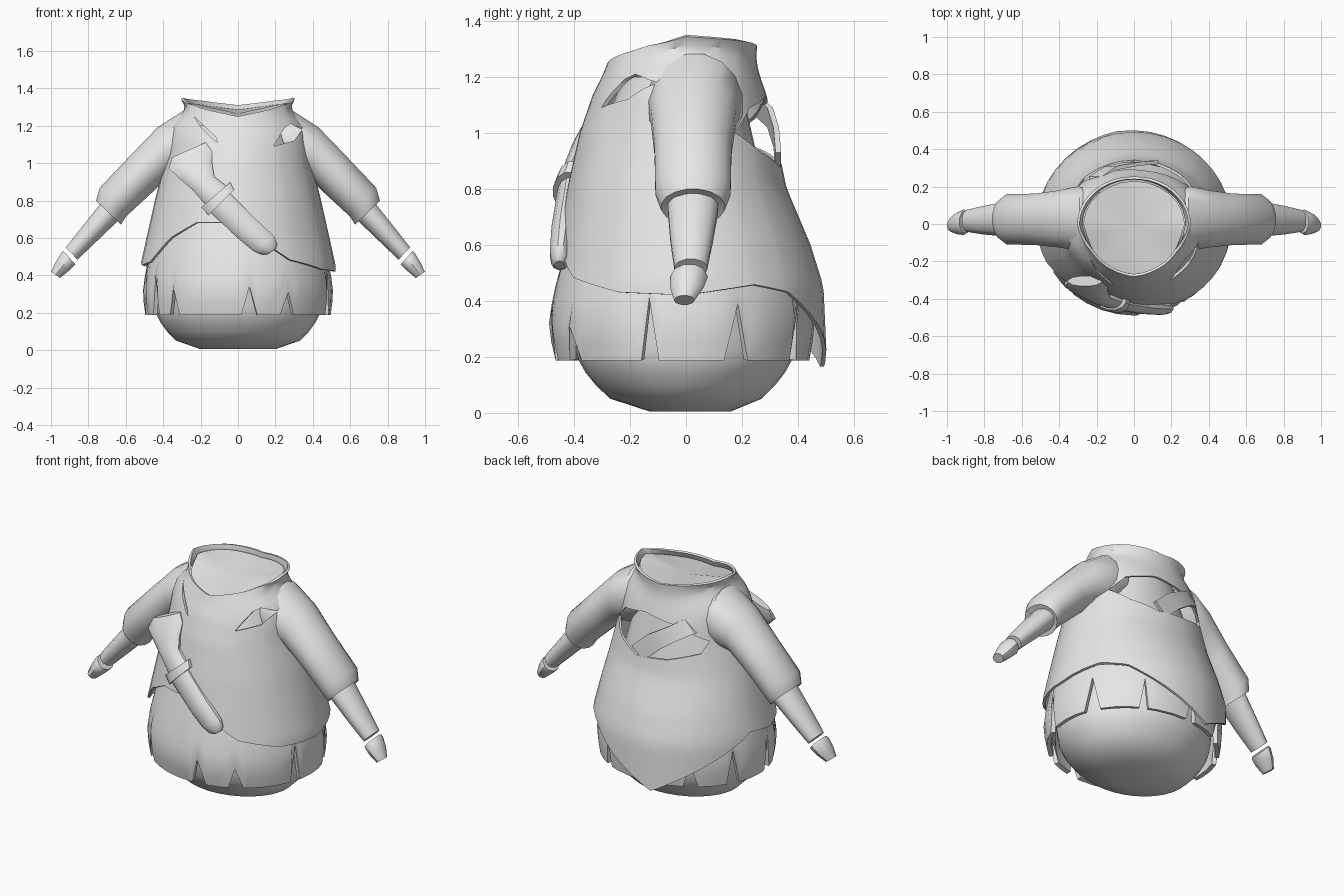
import bpy, bmesh, math
from mathutils import Vector

if "Cube" in bpy.data.objects:
    bpy.data.objects.remove(bpy.data.objects["Cube"])

grey = bpy.data.materials.new("plain grey")
grey.diffuse_color = (0.8, 0.8, 0.8, 1)
grey.use_nodes = True
grey.node_tree.nodes["Principled BSDF"].inputs["Base Color"].default_value = grey.diffuse_color


def make(name, verts, faces, angle=40):
    me = bpy.data.meshes.new(name)
    bm = bmesh.new()
    vs = [bm.verts.new(v) for v in verts]
    for f in faces:
        bm.faces.new([vs[i] for i in f])
    bmesh.ops.recalc_face_normals(bm, faces=bm.faces)
    bm.to_mesh(me)
    bm.free()
    me.materials.append(grey)
    ob = bpy.data.objects.new(name, me)
    bpy.context.collection.objects.link(ob)
    if angle:
        smooth(ob, angle)
    return ob


def select(ob):
    bpy.ops.object.select_all(action='DESELECT')
    ob.select_set(True)
    bpy.context.view_layer.objects.active = ob


def smooth(ob, angle):
    select(ob)
    bpy.ops.object.shade_smooth_by_angle(angle=math.radians(angle))


def interp(table, x):
    """Piecewise linear lookup; each row is (key, value, ...)."""
    if x <= table[0][0]:
        return table[0][1:]
    for a, b in zip(table, table[1:]):
        if x <= b[0]:
            t = (x - a[0]) / (b[0] - a[0])
            return [p + (q - p) * t for p, q in zip(a[1:], b[1:])]
    return table[-1][1:]


def on_body(prof, deg, z):
    hx, yf, yb = interp(prof, z)
    c, s = math.cos(math.radians(deg)), math.sin(math.radians(deg))
    return (hx * c, s * (yb if s > 0 else yf), z)


def sheet(name, degs, low, high, prof, rows, caps=False):
    """Round garment or body; low and high give the edge height per angle."""
    n, verts, faces = len(degs), [], []
    for j in range(rows + 1):
        for d in degs:
            a, b = low(d), high(d)
            verts.append(on_body(prof, d, a + (b - a) * j / rows))
    for j in range(rows):
        for i in range(n):
            k = (i + 1) % n
            faces.append((j * n + i, j * n + k, j * n + n + k, j * n + n + i))
    if caps:
        faces += [tuple(reversed(range(n))), tuple(range(rows * n, rows * n + n))]
    return make(name, verts, faces)


def thicken(ob, t):
    m = ob.modifiers.new("thickness", 'SOLIDIFY')
    m.thickness, m.offset = t, -1
    select(ob)
    bpy.ops.object.modifier_apply(modifier=m.name)


def tube(name, rings, n=14, s=1, angle=40):
    """Loft of ellipses; ring = (x1, z1, x2, z2, y centre, y half)."""
    verts, faces = [], []
    k = math.sqrt(2) if n == 4 else 1
    for x1, z1, x2, z2, yc, h in rings:
        a, b = Vector((x1 * s, yc, z1)), Vector((x2 * s, yc, z2))
        for i in range(n):
            p = 2 * math.pi * (i + 0.5) / n
            verts.append((a + b) / 2 + (b - a) / 2 * k * math.cos(p)
                         + Vector((0, h * k * math.sin(p), 0)))
    for j in range(len(rings) - 1):
        for i in range(n):
            q = (i + 1) % n
            faces.append((j * n + i, j * n + q, j * n + n + q, j * n + n + i))
    last = (len(rings) - 1) * n
    faces += [tuple(reversed(range(n))), tuple(range(last, last + n))]
    return make(name, verts, faces, angle)


def cut(ob, poly, y1, y2):
    """Cut an outline in x, z through the cloth between two depths."""
    n = len(poly)
    verts = [(x, y, z) for y in (y1, y2) for x, z in poly]
    faces = [tuple(range(n)), tuple(range(n, 2 * n))]
    faces += [(i, (i + 1) % n, n + (i + 1) % n, n + i) for i in range(n)]
    c = make("tear_cutter", verts, faces, 0)
    c.hide_render = True
    m = ob.modifiers.new("tear", 'BOOLEAN')
    m.operation, m.solver, m.object = 'DIFFERENCE', 'EXACT', c
    select(ob)
    bpy.ops.object.modifier_apply(modifier=m.name)
    bpy.data.objects.remove(c)


# rounded body inside the clothes
body_prof = [(0.005, .20, .13, .16), (.05, .33, .27, .27), (.12, .40, .345, .34),
             (.2, .44, .39, .385), (.4, .455, .425, .41), (.6, .42, .39, .37),
             (.8, .37, .35, .28), (1.0, .32, .31, .235), (1.2, .25, .22, .19)]
sheet("body", [i * 11.25 for i in range(32)], lambda d: .005, lambda d: 1.2,
      body_prof, 26, caps=True)

# skirt with a notched hem: (angle, half width, top of notch)
notches = [(24, 6, .39), (60, 3, .36), (95, 4, .36), (125, 5, .33), (155, 5, .39),
           (190, 4, .38), (208, 4, .40), (227, 4, .33), (277, 5, .34),
           (302, 5, .31), (344, 4, .41)]
skirt_prof = [(.185, .495, .465, .44), (.3, .51, .492, .46), (.42, .495, .475, .455),
              (.55, .465, .44, .41), (.72, .42, .39, .35)]
tops = {c: z for c, h, z in notches}
degs = {c + k * h for c, h, z in notches for k in (-1, 0, 1)}
degs |= {d for d in range(0, 360, 10) if all(abs(d - c) > h + 1 for c, h, z in notches)}
skirt = sheet("skirt", sorted(degs), lambda d: tops.get(d, .187), lambda d: .72,
              skirt_prof, 8)
thicken(skirt, .025)
smooth(skirt, 40)

# tunic with a slanting ragged hem and a dipped collar
hem = [(0, .42), (30, .455), (48, .43), (102, .165), (168, .48), (190, .45),
       (205, .47), (223, .60), (242, .68), (264, .68), (276, .63), (303, .48),
       (330, .43), (360, .42)]
rim = [(0, 1.35), (45, 1.335), (90, 1.31), (135, 1.335), (180, 1.35), (225, 1.29),
       (270, 1.245), (315, 1.29), (360, 1.35)]
tunic_prof = [(.16, .50, .47, .49), (.45, .508, .47, .477), (.6, .475, .445, .43),
              (.8, .43, .41, .345), (1.0, .38, .365, .305), (1.13, .365, .32, .275),
              (1.2, .345, .285, .25), (1.25, .29, .265, .237), (1.3, .268, .24, .237),
              (1.35, .292, .22, .25)]
degs = sorted({h[0] for h in hem[:-1]} | set(range(0, 360, 9)))
tunic = sheet("tunic", degs, lambda d: interp(hem, d)[0], lambda d: interp(rim, d)[0],
              tunic_prof, 26)
thicken(tunic, .014)
cut(tunic, [(.19, 1.09), (.25, 1.19), (.28, 1.21), (.345, 1.18), (.30, 1.12)], -.5, -.06)
cut(tunic, [(-.235, 1.25), (-.12, 1.14), (-.11, 1.11), (-.14, 1.135), (-.2, 1.195)], -.5, -.08)
cut(tunic, [(.33, 1.0), (.25, 1.09), (.08, 1.13), (-.12, 1.1), (-.3, 1.02),
            (-.27, .95), (-.1, .9), (.1, .88), (.25, .93)], .08, .5)
smooth(tunic, 35)

# shallow dish closing the neck
neck = [on_body(tunic_prof, d, interp(rim, d)[0] - .025) for d in range(0, 360, 15)]
neck = [(x * .97, y * .97, z) for x, y, z in neck] + [(0, -.02, 1.265)]
make("neck_cap", neck, [(i, (i + 1) % 24, 24) for i in range(24)], 60)

# sleeves, forearms and hands
for s, side in ((1, "left"), (-1, "right")):
    tube(side + "_sleeve", [
        (.16, 1.24, .20, 1.0, .03, .14), (.29, 1.285, .31, .92, .03, .175),
        (.43, 1.195, .37, .925, .027, .155), (.57, 1.05, .47, .83, .025, .14),
        (.74, .87, .595, .715, .025, .137), (.76, .80, .625, .67, .025, .115),
        (.73, .78, .64, .69, .025, .09)], 16, s)
    tube(side + "_forearm", [
        (.69, .83, .59, .74, .025, .095), (.745, .775, .65, .68, .025, .093),
        (.84, .655, .76, .575, .02, .078), (.922, .55, .857, .483, .017, .06)], 12, s)
    tube(side + "_hand", [
        (.935, .532, .868, .457, .012, .062), (.948, .52, .872, .452, .01, .068),
        (.978, .47, .90, .425, .003, .06), (1.0, .42, .95, .385, -.006, .037)], 10, s)

# sheathed knife on the chest: grip, collar, sheath
tube("knife_grip", [
    (-.355, 1.03, -.17, 1.112, -.305, .028), (-.375, .97, -.135, 1.065, -.325, .045),
    (-.31, .91, -.135, 1.0, -.355, .05), (-.25, .86, -.125, .93, -.38, .05),
    (-.17, .77, -.05, .87, -.41, .045)], 12)
tube("knife_collar", [(-.20, .76, -.04, .90, -.405, .056),
                      (-.16, .72, -.02, .86, -.42, .056)], 12)
tube("knife_sheath", [
    (-.15, .735, -.04, .84, -.415, .045), (-.01, .605, .10, .70, -.437, .045),
    (.08, .53, .195, .61, -.447, .04), (.125, .51, .212, .57, -.45, .033),
    (.16, .512, .205, .542, -.452, .018)], 12)

# cloth strip across the torn back
tube("back_strip", [
    (.13, .93, .05, .86, .33, .01), (.03, 1.02, -.05, .95, .322, .01),
    (-.09, 1.09, -.15, 1.02, .30, .01), (-.17, 1.14, -.24, 1.07, .245, .01)],
    4, 1, 30)
